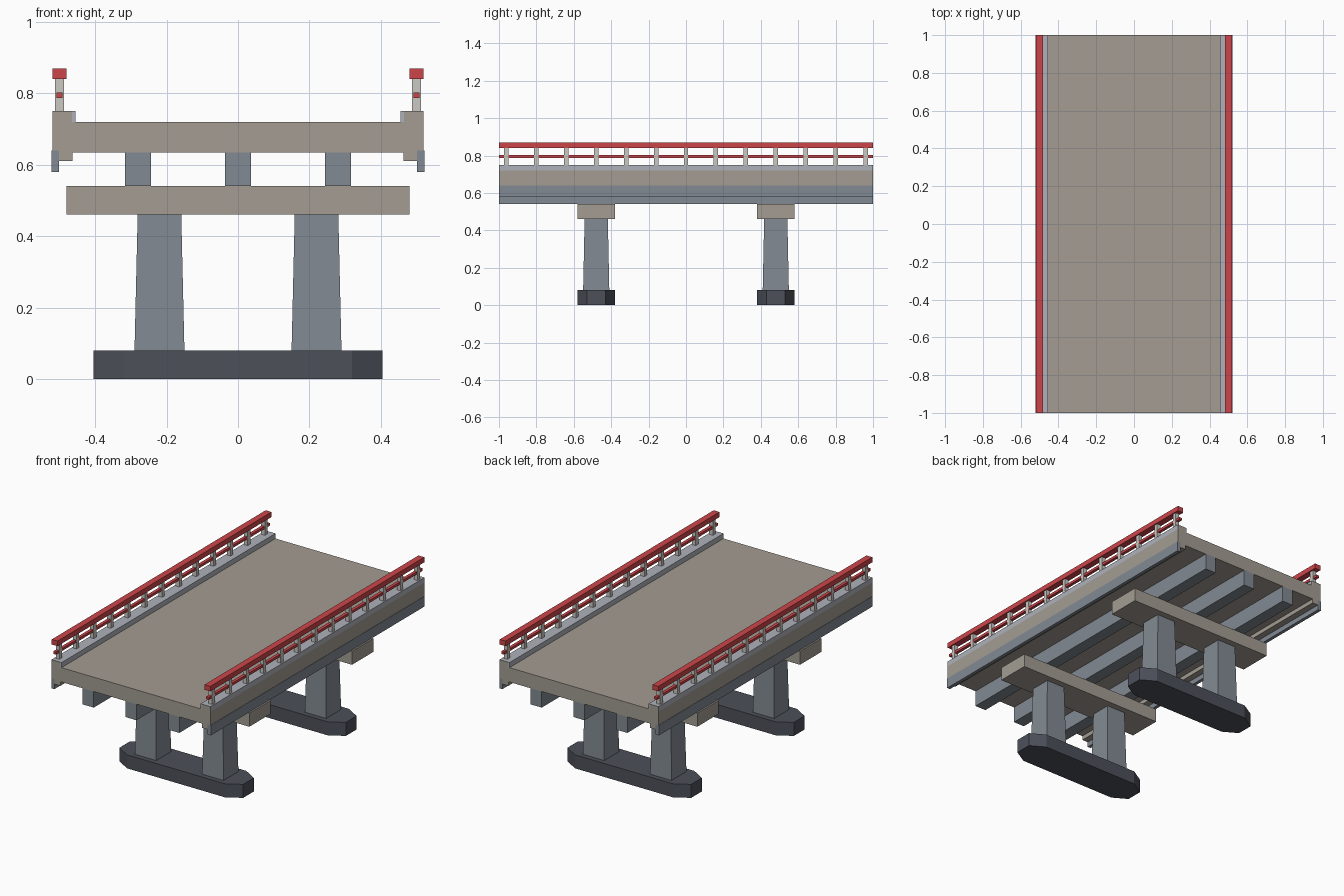
import bpy, bmesh

if "Cube" in bpy.data.objects:
    bpy.data.objects.remove(bpy.data.objects["Cube"])


def material(name, rgb):
    m = bpy.data.materials.new(name)
    lin = [(c / 255 / 12.92) if c < 10 else ((c / 255 + 0.055) / 1.055) ** 2.4 for c in rgb]
    m.diffuse_color = (*lin, 1)
    m.use_nodes = True
    m.node_tree.nodes["Principled BSDF"].inputs["Base Color"].default_value = m.diffuse_color
    return m


CONCRETE = material("warm concrete", (163, 156, 146))
STEEL = material("blue grey concrete", (130, 138, 146))
CURB = material("light grey curb", (174, 178, 186))
DARK = material("dark footing", (77, 80, 90))
RED = material("red rail", (204, 69, 74))
POST = material("pale post", (203, 200, 194))


def loft(name, rings, mat):
    """Closed solid through a list of rings with equal point counts."""
    bm = bmesh.new()
    vs = [[bm.verts.new(p) for p in r] for r in rings]
    n = len(vs[0])
    for a, b in zip(vs, vs[1:]):
        for i in range(n):
            j = (i + 1) % n
            bm.faces.new((a[i], a[j], b[j], b[i]))
    bm.faces.new(vs[0][::-1])
    bm.faces.new(vs[-1])
    bmesh.ops.recalc_face_normals(bm, faces=bm.faces)
    me = bpy.data.meshes.new(name)
    bm.to_mesh(me)
    bm.free()
    me.materials.append(mat)
    ob = bpy.data.objects.new(name, me)
    bpy.context.collection.objects.link(ob)
    return ob


def rect(cx, cy, hx, hy, z):
    return [(cx + sx * hx, cy + sy * hy, z)
            for sx, sy in ((-1, -1), (1, -1), (1, 1), (-1, 1))]


def box(name, x, y, z, mat):
    cx, cy = sum(x) / 2, sum(y) / 2
    hx, hy = abs(x[1] - x[0]) / 2, abs(y[1] - y[0]) / 2
    return loft(name, [rect(cx, cy, hx, hy, h) for h in z], mat)


# Deck slab with hanging edge lips, extruded along the road
half = [(0.52, 0.72), (0.52, 0.64), (0.502, 0.64), (0.502, 0.61), (0.463, 0.61), (0.463, 0.635)]
profile = half + [(-x, z) for x, z in reversed(half)]
loft("deck", [[(x, y, z) for x, z in profile] for y in (-1, 1)], CONCRETE)

# Girders under the deck
for x in (-0.28, 0, 0.28):
    box("girder", (x - 0.036, x + 0.036), (-1, 1), (0.54, 0.637), STEEL)

# Curbs, edge plates and railings on both sides
for s in (-1, 1):
    box("curb", (s * 0.455, s * 0.52), (-0.996, 0.996), (0.718, 0.75), CURB)
    box("edge_plate", (s * 0.502, s * 0.522), (-1, 1), (0.58, 0.64), STEEL)
    for e in (-1, 1):
        box("curb_end", (s * 0.465, s * 0.52), (e * 0.996, e), (0.72, 0.75), CONCRETE)
        box("curb_end_inner", (s * 0.455, s * 0.465), (e * 0.996, e), (0.72, 0.75), CURB)
    box("top_rail", (s * 0.481, s * 0.519), (-1, 1), (0.84, 0.87), RED)
    box("lower_rail", (s * 0.491, s * 0.509), (-1, 1), (0.787, 0.802), RED)
    for i in range(13):
        y = -0.96 + 0.16 * i
        box("rail_post", (s * 0.488, s * 0.512), (y - 0.012, y + 0.012), (0.749, 0.841), POST)

# Piers: elongated octagon footing, two tapered columns and a cap beam
quarter = [(0.405, 0.05), (0.32, 0.10)]
plan = (quarter + [(-x, y) for x, y in reversed(quarter)]
        + [(-x, -y) for x, y in quarter] + [(x, -y) for x, y in reversed(quarter)])
for cy in (-0.48, 0.48):
    loft("footing", [[(x, cy + y, z) for x, y in plan] for z in (0, 0.08)], DARK)
    for cx in (-0.22, 0.22):
        loft("column", [rect(cx, cy, 0.07, 0.07, 0.078), rect(cx, cy, 0.061, 0.062, 0.462)], STEEL)
    box("cap_beam", (-0.48, 0.48), (cy - 0.10, cy + 0.10), (0.46, 0.54), CONCRETE)
